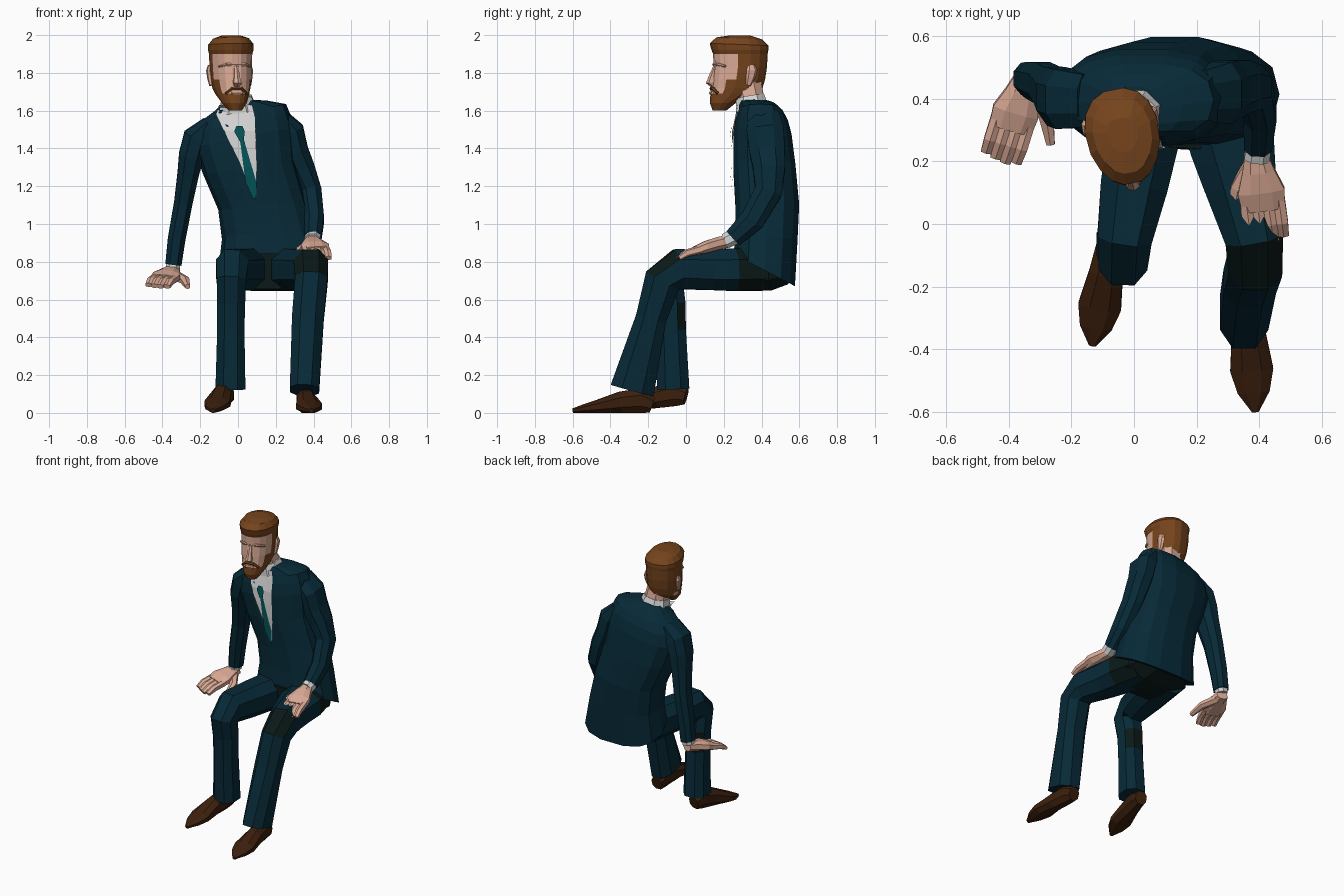
import bpy, bmesh, math
from mathutils import Vector as V
from mathutils.bvhtree import BVHTree


def material(name, r, g, b):
    m = bpy.data.materials.new(name)
    m.diffuse_color = (r, g, b, 1)
    return m


SUIT = material("navy suit", .0022, .023, .039)
DARK = material("dark cloth", .003, .0095, .0085)
SKIN = material("skin", .70, .40, .30)
HAIR = material("ginger hair", .18, .058, .012)
SHOE = material("brown leather", .045, .014, .004)
SHIRT = material("white shirt", .66, .66, .66)
TIE = material("teal tie", .001, .09, .10)


def loft(name, rings, mats, rule=None, closed=True):
    """Skin a list of point rings; rule(face centre) gives the material index."""
    bm = bmesh.new()
    rows = [[bm.verts.new(p) for p in r] for r in rings]
    n = len(rows[0])
    for a, b in zip(rows, rows[1:]):
        for i in range(n if closed else n - 1):
            j = (i + 1) % n
            bm.faces.new((a[i], a[j], b[j], b[i]))
    if closed:
        bm.faces.new(rows[0])
        bm.faces.new(rows[-1])
    bmesh.ops.recalc_face_normals(bm, faces=bm.faces)
    if rule:
        for f in bm.faces:
            f.material_index = int(rule(f.calc_center_median()))
    me = bpy.data.meshes.new(name)
    bm.to_mesh(me)
    bm.free()
    for m in mats:
        me.materials.append(m)
    ob = bpy.data.objects.new(name, me)
    bpy.context.collection.objects.link(ob)
    return ob


def power(v, e):
    return math.copysign(abs(v) ** e, v)


def tube(name, pts, mat, side=(1, 0, 0), n=8, e=.85, floor=None, rule=None):
    """Oval tube: each point is (x, y, z, half width along side, half depth)."""
    rings = []
    for k, p in enumerate(pts):
        t = (V(pts[min(k + 1, len(pts) - 1)][:3]) - V(pts[max(k - 1, 0)][:3])).normalized()
        u = (V(side) - t * V(side).dot(t)).normalized()
        w = t.cross(u)
        ring = []
        for i in range(n):
            a = math.tau * (i + .5) / n
            q = V(p[:3]) + u * p[3] * power(math.cos(a), e) + w * p[4] * power(math.sin(a), e)
            if floor is not None:
                q.z = max(q.z, floor)
            ring.append(q)
        rings.append(ring)
    return loft(name, rings, [mat, DARK] if rule else [mat], rule)


# Jacket: leaning body, hem low at the back and high at the front
sections = [  # cx, cy, z, rx, ry, roll, pitch
    (.18, .415, .755, .285, .165, 0, .52), (.165, .425, .93, .25, .168, .05, .15),
    (.13, .43, 1.1, .235, .172, .1, 0), (.06, .415, 1.3, .245, .168, .15, 0),
    (.03, .405, 1.46, .265, .157, .2, 0), (.025, .40, 1.535, .25, .142, .2, 0),
    (.03, .395, 1.59, .225, .118, .2, 0), (.015, .38, 1.625, .14, .10, .2, 0),
    (0, .36, 1.65, .08, .08, .1, 0)]
rings = []
for cx, cy, z, rx, ry, roll, pitch in sections:
    ring = []
    for i in range(14):
        a = math.tau * i / 14
        x, y = rx * power(math.cos(a), .78), ry * power(math.sin(a), .78)
        ring.append((cx + x, cy + y, z + roll * x - pitch * y))
    rings.append(ring)
jacket = loft("jacket", rings, [SUIT])
jm = jacket.data
tree = BVHTree.FromPolygons([v.co for v in jm.vertices], [p.vertices[:] for p in jm.polygons])


def front_plate(name, rows, mat, lift):
    """Thin panel laid on the jacket front; rows are (z, left x, right x)."""
    out = []
    for (z0, l0, r0), (z1, l1, r1) in zip(rows, rows[1:]):
        for s in range(4):
            k = s / 3.0
            z, l, r = z0 + (z1 - z0) * k, l0 + (l1 - l0) * k, r0 + (r1 - r0) * k
            pts = []
            for i in range(5):
                x = l + (r - l) * i / 4
                hit = tree.ray_cast(V((x, -1, z)), V((0, 1, 0)))[0]
                pts.append((x, (hit.y if hit else .28) - lift, z))
            out.append(pts)
    return loft(name, out, [mat], closed=False)


front_plate("shirt_front", [(1.63, -.10, .075), (1.58, -.115, .088), (1.32, .01, .10),
                            (1.15, .075, .097)], SHIRT, .009)
front_plate("tie_knot", [(1.52, -.008, .022), (1.49, -.02, .036), (1.44, .008, .03)], TIE, .018)
front_plate("tie_blade", [(1.45, .01, .03), (1.22, .04, .098), (1.135, .08, .094)], TIE, .016)

# Seat of the trousers under the jacket
tube("trouser_seat", [(.17, .24, .75, .18, .10), (.175, .32, .748, .24, .11),
                      (.18, .44, .75, .25, .11), (.18, .53, .765, .19, .09)], DARK)

# Trouser legs, with darker creases at knee, hip and calf
tube("right_leg", [(.06, .42, .76, .13, .12), (.0, .12, .76, .115, .115),
                   (-.03, -.04, .76, .093, .115), (-.035, -.105, .70, .083, .10),
                   (-.037, -.085, .58, .08, .088), (-.038, -.08, .44, .077, .085),
                   (-.04, -.068, .125, .085, .092)], SUIT,
     rule=lambda c: .46 < c.z < .56 and c.y > -.06)
tube("left_leg", [(.27, .42, .765, .15, .125), (.315, .25, .758, .145, .12),
                  (.34, .13, .758, .125, .115), (.385, -.04, .76, .1, .115),
                  (.388, -.125, .70, .092, .105), (.37, -.185, .5, .09, .087),
                  (.352, -.285, .12, .083, .125)], SUIT,
     rule=lambda c: (c.y < -.1 and c.z > .7) or (c.y > .25 and c.x > .36))


# Shoes
def shoe(name, heel, toe, lift):
    prof = [(0, .042, .045), (.15, .05, .068), (.4, .058, .058), (.68, .074, .036),
            (.85, .055, .024), (1, .012, .012)]
    pts = []
    for t, a, b in prof:
        pts.append((heel[0] + (toe[0] - heel[0]) * t, heel[1] + (toe[1] - heel[1]) * t,
                    b * .95 + lift * (1 - t), a, b * 1.05))
    d = V((toe[1] - heel[1], heel[0] - toe[0], 0))
    tube(name, pts, SHOE, d, 8, .9, 0)


shoe("right_shoe", (-.06, 0), (-.133, -.388), .045)
shoe("left_shoe", (.352, -.18), (.388, -.6), 0)

# Sleeves and shirt cuffs
tube("right_sleeve", [(-.15, .395, 1.53, .045, .09), (-.222, .40, 1.455, .075, .102),
                      (-.248, .408, 1.36, .07, .1), (-.265, .425, 1.26, .06, .085),
                      (-.29, .45, 1.11, .052, .072),
                      (-.325, .46, .92, .05, .062), (-.342, .465, .785, .046, .054)], SUIT)
tube("left_sleeve", [(.215, .41, 1.575, .045, .09), (.28, .42, 1.49, .075, .105),
                     (.307, .43, 1.385, .07, .1), (.345, .44, 1.29, .068, .09),
                     (.386, .435, 1.17, .06, .078),
                     (.403, .35, 1.02, .056, .07), (.396, .25, .925, .048, .054)], SUIT)
tube("right_cuff", [(-.34, .465, .80, .04, .045), (-.346, .462, .765, .04, .045)], SHIRT)
tube("left_cuff", [(.4, .26, .935, .042, .045), (.393, .21, .91, .044, .044)], SHIRT)


# Hands: palm, four close fingers, thumb
def hand(name, wrist, tip, inner, reach):
    w = V(wrist)
    f = V(tip) - w
    s = V((inner, 0, 0))
    s = (s - f * s.dot(f) / f.length_squared).normalized()
    up = s.cross(f).normalized()
    up = up if up.z > 0 else -up

    def at(t, side, h, a, b):
        return (*(w + f * t + s * side + up * h), a, b)
    tube(name + "_palm", [at(-.06, 0, 0, .038, .036), at(.15, 0, .004, .056, .036),
                          at(.38, 0, .004, .08, .034), at(.6, 0, 0, .074, .026)], SKIN, s)
    for i in range(4):
        c = (i - 1.5) * .035
        end = 1.01 - .035 * abs(i - 1.8)
        tube(f"{name}_finger_{i + 1}", [at(.5, c, 0, .021, .022), at(.78, c, .002, .021, .02),
             at(end, c * .97, -.012, .019, .013)], SKIN, s, 6, .7)
    tube(name + "_thumb", [at(.1, .02, -.008, .032, .026), at(.34, reach * .7, -.016, .027, .022),
                           at(.66, reach, -.026, .015, .014)], SKIN, s, 6)


hand("right_hand", (-.347, .46, .745), (-.428, .2, .682), 1, .14)
hand("left_hand", (.392, .21, .905), (.43, -.06, .825), -1, .105)

# Neck and collar
tube("neck", [(.005, .36, 1.58, .078, .075), (-.025, .32, 1.76, .075, .08)], SKIN)
tube("collar", [(0, .352, 1.60, .108, .095), (-.008, .34, 1.672, .084, .08)], SHIRT)

# Head: one loft, coloured by zone (local frame, face towards -y)
HEAD = V((-.035, .28, 0))
profile = [  # z, half width, front y, back y, backward tilt
    (1.60, .035, -.14, -.07, 0), (1.64, .066, -.155, -.02, 0), (1.69, .09, -.152, .095, 0),
    (1.72, .1, -.145, .125, 0), (1.765, .108, -.141, .138, 0), (1.83, .112, -.134, .148, 0),
    (1.90, .114, -.137, .152, 0), (1.92, .12, -.145, .155, 0), (1.95, .12, -.155, .155, -.04),
    (1.982, .095, -.12, .125, -.05), (1.998, .05, -.05, .06, 0)]
rings = []
for z, w, f, b, tilt in profile:
    ring = []
    for i in range(16):
        a = math.tau * (i + .5) / 16
        x, y = w * power(math.cos(a), .82), power(math.sin(a), .88)
        x *= 1 - .18 * max(0, -y)
        y = (f + b) / 2 + (b - f) / 2 * y
        ring.append((x, y, z + tilt * y))
    rings.append(ring)


def head_zone(c):
    jaw = c.z < 1.685 or (c.z < 1.75 and -.075 < c.y < .02)
    sideburn = c.z < 1.91 and -.01 < c.y < .02 and abs(c.x) > .08
    back = c.y > .05 or (c.y > .02 and c.z > 1.83)
    return c.z > 1.905 or jaw or sideburn or back


def on_head(ob):
    ob.location = HEAD
    ob.rotation_euler.z = .2


on_head(loft("head", rings, [SKIN, HAIR], head_zone))
on_head(tube("nose", [(0, -.126, 1.835, .012, .012), (0, -.145, 1.775, .017, .02),
                      (0, -.154, 1.748, .024, .024), (0, -.14, 1.735, .018, .014)], SKIN, n=6))
on_head(tube("brow_ridge", [(-.085, -.09, 1.835, .006, .008), (-.05, -.124, 1.845, .009, .01),
                            (.05, -.124, 1.845, .009, .01), (.085, -.09, 1.835, .006, .008)],
             SKIN, (0, 0, 1), 6))
on_head(tube("moustache", [(-.055, -.124, 1.692, .008, .012), (-.025, -.142, 1.718, .009, .012),
                           (.025, -.142, 1.718, .009, .012), (.055, -.124, 1.692, .008, .012)],
             HAIR, (0, 0, 1), 6))
on_head(tube("lips", [(-.028, -.147, 1.694, .009, .009), (.028, -.147, 1.694, .009, .009)],
             SKIN, (0, 0, 1), 6))
for s, side in ((-1, "right"), (1, "left")):
    on_head(tube(side + "_ear", [(s * .102, .03, 1.735, .012, .014), (s * .108, .042, 1.78, .014, .025),
                                 (s * .112, .048, 1.815, .013, .03), (s * .108, .046, 1.84, .008, .018)],
                 SKIN, n=6))
